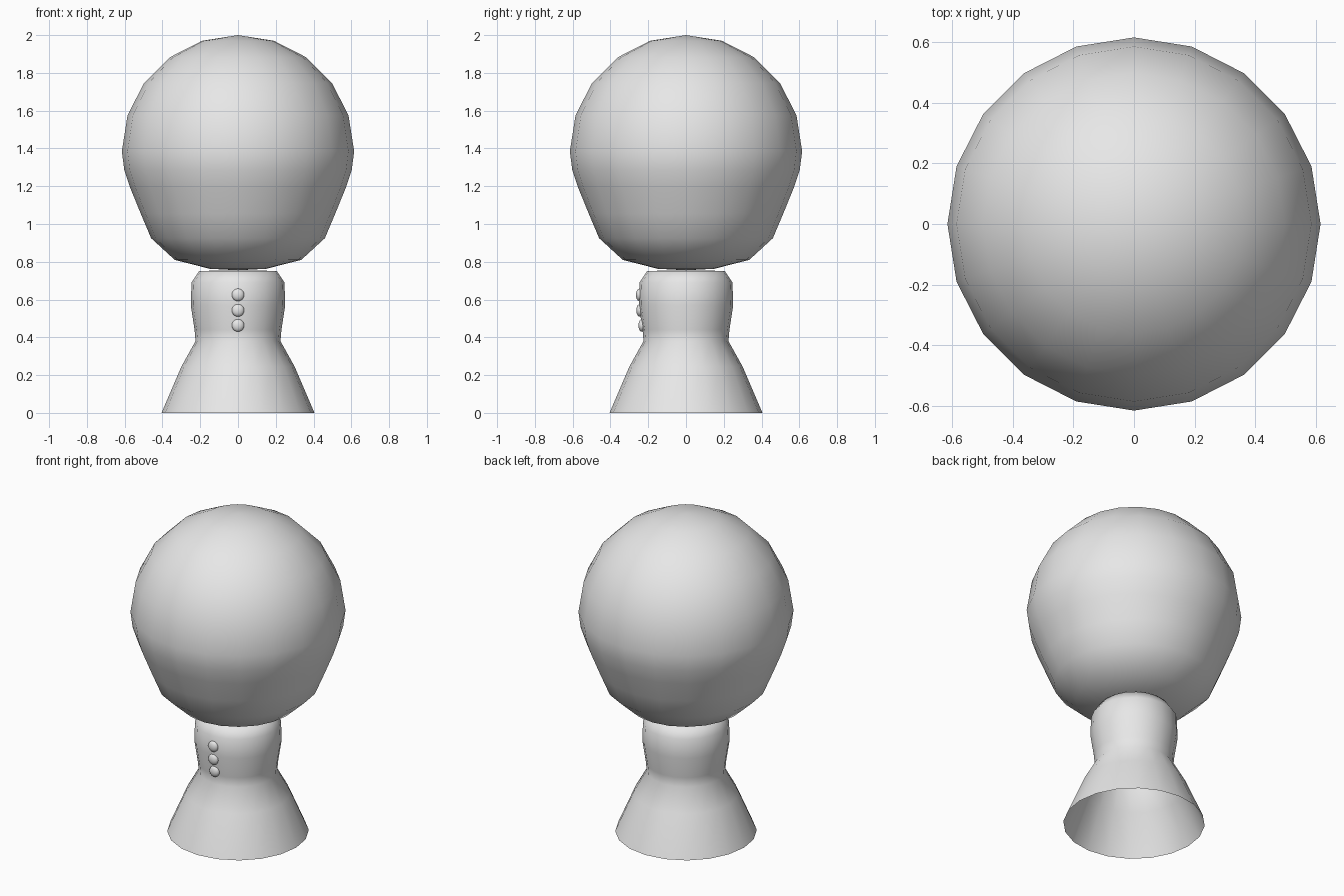
import bpy, bmesh, math
from mathutils import Matrix, Vector

cube = bpy.data.objects.get("Cube")
if cube:
    bpy.data.objects.remove(cube)

grey = bpy.data.materials.new("plain grey")
grey.use_nodes = True
colour = (0.8, 0.8, 0.8, 1)
grey.diffuse_color = colour
grey.node_tree.nodes["Principled BSDF"].inputs["Base Color"].default_value = colour

SIDES = 20


def finish(name, bm):
    mesh = bpy.data.meshes.new(name)
    bm.to_mesh(mesh)
    bm.free()
    mesh.materials.append(grey)
    mesh.shade_smooth()
    obj = bpy.data.objects.new(name, mesh)
    bpy.context.collection.objects.link(obj)
    return obj


def lathe(name, profile):
    """Spin (radius, height) points, listed from bottom to top, around z."""
    bm = bmesh.new()
    verts = [bm.verts.new((r, 0, z)) for r, z in profile]
    edges = [bm.edges.new(pair) for pair in zip(verts, verts[1:])]
    bmesh.ops.spin(bm, geom=verts + edges, axis=(0, 0, 1), cent=(0, 0, 0),
                   steps=SIDES, angle=math.tau)
    bmesh.ops.remove_doubles(bm, verts=bm.verts, dist=0.0005)
    bmesh.ops.recalc_face_normals(bm, faces=bm.faces)
    # An open shell needs its outside checked against the axis
    side = max(bm.faces, key=lambda f: f.calc_center_median().xy.length)
    if side.normal.xy.dot(side.calc_center_median().xy) < 0:
        bmesh.ops.reverse_faces(bm, faces=bm.faces)
    return finish(name, bm)


# Head: tapered jaw below, round dome above
radius, centre = 0.615, 1.385
jaw = [(0, 0.755), (0.15, 0.763), (0.335, 0.81), (0.46, 0.925),
       (0.515, 1.055), (0.57, 1.19), (0.602, 1.285)]
dome = [(radius * math.cos(a), centre + radius * math.sin(a))
        for a in (math.radians(18 * i) for i in range(5))]
lathe("head", jaw + dome + [(0, centre + radius)])

# Body: flared skirt open underneath, narrow waist, rounded shoulders
lathe("body", [(0.405, 0), (0.3, 0.245), (0.225, 0.38), (0.23, 0.44),
               (0.25, 0.57), (0.246, 0.69), (0.205, 0.752), (0, 0.754)])

# Buttons: flattened balls down the chest
for label, y, z in (("top", -0.247, 0.625), ("middle", -0.245, 0.543),
                    ("bottom", -0.234, 0.463)):
    bm = bmesh.new()
    bmesh.ops.create_uvsphere(
        bm, u_segments=16, v_segments=10, radius=0.033,
        matrix=Matrix.Translation(Vector((0, y, z))) @ Matrix.Diagonal((1, 0.55, 1, 1)))
    finish(label + "_button", bm)
